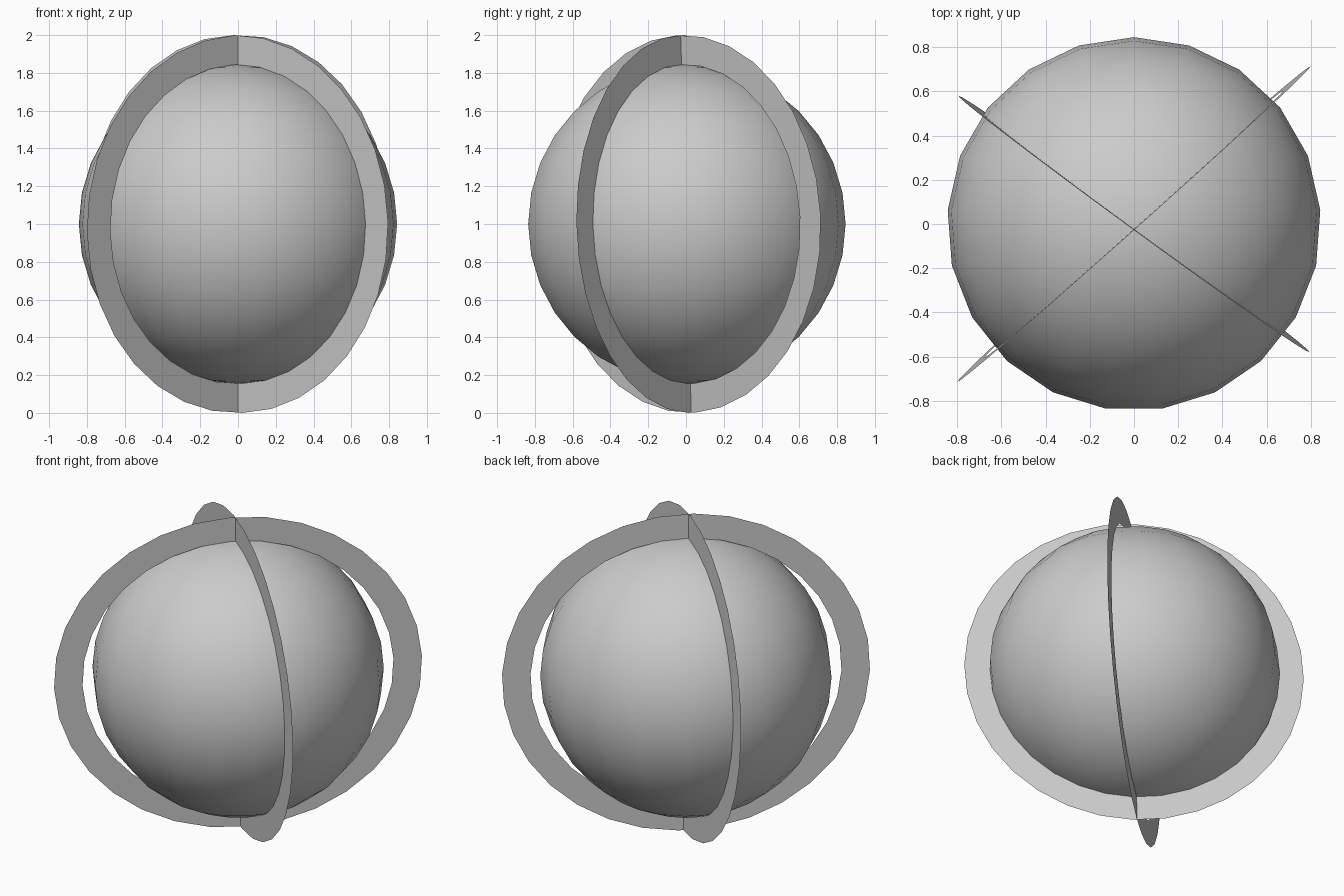
import bpy, math
from mathutils import Vector

if "Cube" in bpy.data.objects:
    bpy.data.objects.remove(bpy.data.objects["Cube"])

CENTRE = Vector((0, 0, 1))

# Smooth globe
bpy.ops.mesh.primitive_uv_sphere_add(segments=21, ring_count=16, radius=0.845, location=CENTRE)
globe = bpy.context.object
globe.name = "globe"
bpy.ops.object.shade_smooth()


def flat_ring(name, side, up, inner=0.845, count=32, phase=math.radians(1.5)):
    """Paper-thin elliptical band spanned by a sideways and an upward half axis."""
    verts = []
    for i in range(count):
        a = phase + 2 * math.pi * i / count
        p = side * math.sin(a) - up * math.cos(a)
        verts += [p, p * inner]
    n = 2 * count
    faces = [(i, (i + 2) % n, (i + 3) % n, i + 1) for i in range(0, n, 2)]
    mesh = bpy.data.meshes.new(name)
    mesh.from_pydata(verts, [], faces)
    obj = bpy.data.objects.new(name, mesh)
    obj.location = CENTRE
    bpy.context.collection.objects.link(obj)


# Two crossing rings that share a slightly tilted upright axis
axis = Vector((0, -0.028, 1))
flat_ring("wide_ring", Vector((0.80, 0.714, 0.02)), axis)
flat_ring("narrow_ring", Vector((0.795, -0.58, -0.016)), axis)
